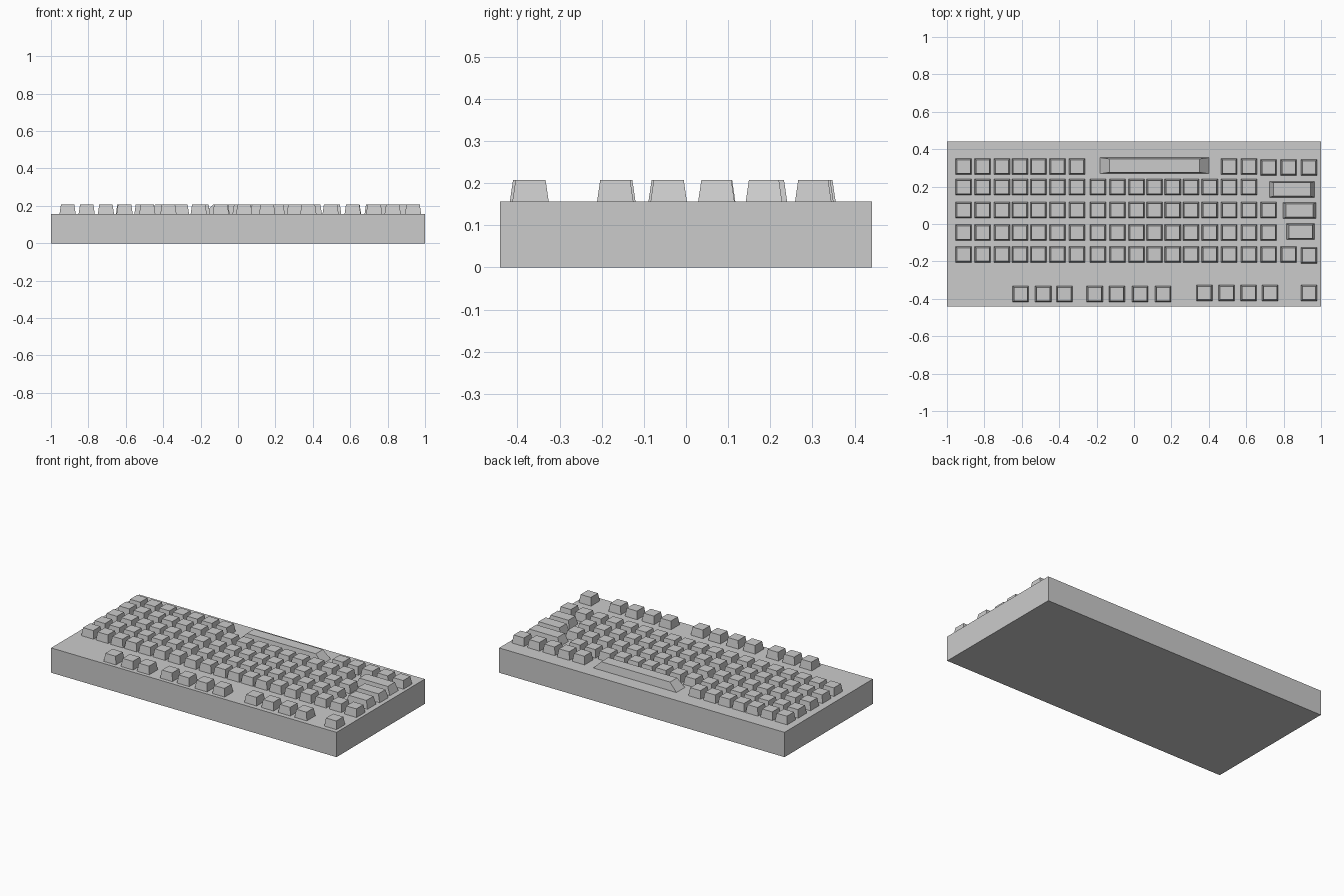
import bpy, bmesh
from mathutils import Matrix, Vector

if "Cube" in bpy.data.objects:
    bpy.data.objects.remove(bpy.data.objects["Cube"])

BODY_TOP, KEY_TOP = 0.157, 0.207
KEY, TAPER = 0.086, 0.83


def make_object(name, bm):
    mesh = bpy.data.meshes.new(name)
    bm.to_mesh(mesh)
    bm.free()
    ob = bpy.data.objects.new(name, mesh)
    bpy.context.collection.objects.link(ob)
    return ob


def add_box(bm, x, y, z0, z1, sx, sy, taper=1.0):
    """Box whose top face is scaled by taper."""
    mat = Matrix.Translation((x, y, (z0 + z1) / 2)) @ Matrix.Diagonal((sx, sy, z1 - z0, 1))
    verts = bmesh.ops.create_cube(bm, size=1, matrix=mat)["verts"]
    for v in verts:
        if v.co.z > (z0 + z1) / 2:
            v.co.x = x + (v.co.x - x) * taper
            v.co.y = y + (v.co.y - y) * taper


# Case
bm = bmesh.new()
add_box(bm, 0, 0, 0, BODY_TOP, 2.0, 0.884)
make_object("case", bm)

# Column centres shared by the main rows
cols = [-0.911, -0.809, -0.706, -0.61, -0.511, -0.409, -0.305, -0.193, -0.088,
        0.014, 0.11, 0.207, 0.304, 0.405, 0.509, 0.615, 0.72, 0.827, 0.936]
function_cols = [-0.606, -0.485, -0.372, -0.21, -0.092, 0.033, 0.156,
                 0.376, 0.495, 0.613, 0.728, 0.936]

# Rows of standard keys: name, y, x centres
rows = [
    ("bottom_row_keys", 0.307, cols[:7] + cols[14:]),
    ("lower_row_keys", 0.197, cols[:16]),
    ("home_row_keys", 0.074, cols[:17]),
    ("upper_row_keys", -0.046, cols[:17]),
    ("number_row_keys", -0.163, cols),
    ("function_row_keys", -0.375, function_cols),
]
for name, y, xs in rows:
    bm = bmesh.new()
    for x in xs:
        # Some keys sit slightly off the row line
        dy = 0.0
        if y > 0.3 and x > 0.7 or -0.2 < y < -0.1 and x > 0.9:
            dy = -0.005
        if y < -0.3 and x > 0.3:
            dy = 0.006
        add_box(bm, x, y + dy, BODY_TOP, KEY_TOP, KEY, KEY, TAPER)
    make_object(name, bm)

# Wide keys: name, x, y, width
for name, x, y, w in [
    ("space_bar", 0.11, 0.312, 0.582),
    ("wide_shift_key", 0.845, 0.185, 0.24),
    ("wide_enter_key", 0.885, 0.072, 0.176),
    ("wide_side_key", 0.891, -0.041, 0.15),
]:
    bm = bmesh.new()
    add_box(bm, x, y, BODY_TOP, KEY_TOP, w, KEY, TAPER)
    make_object(name, bm)
